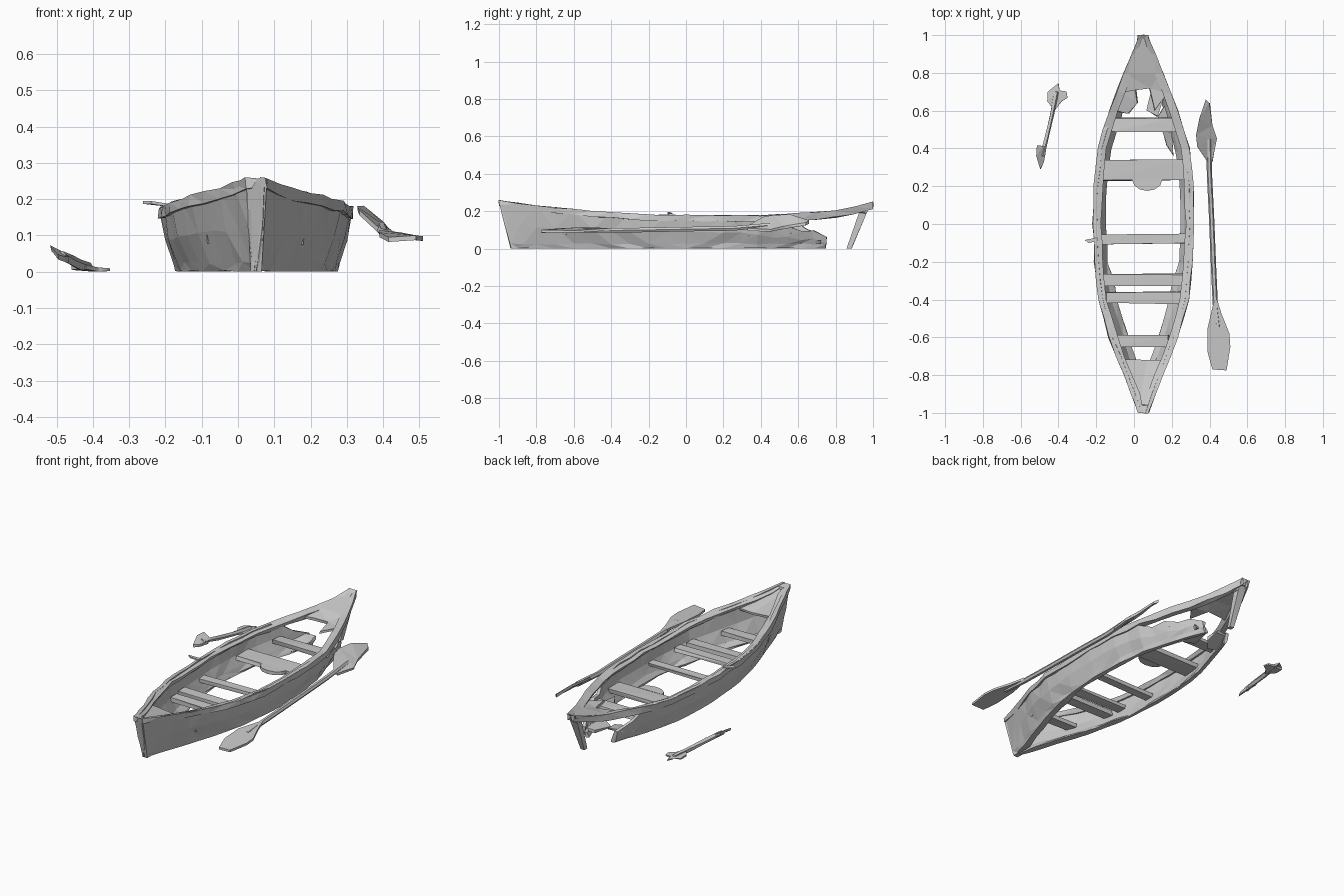
import bpy, bmesh, math, random
from mathutils import Vector

random.seed(4)
CX = 0.05  # boat centreline


def finish(name, bm, jitter=0.0):
    if jitter:
        for v in bm.verts:
            v.co += Vector([random.uniform(-jitter, jitter) for _ in range(3)])
            v.co.z = max(v.co.z, 0.0)
        bmesh.ops.triangulate(bm, faces=bm.faces[:])
    bmesh.ops.recalc_face_normals(bm, faces=bm.faces[:])
    me = bpy.data.meshes.new(name)
    bm.to_mesh(me)
    bm.free()
    ob = bpy.data.objects.new(name, me)
    bpy.context.collection.objects.link(ob)
    return ob


def loft(name, rings, jitter=0.0):
    bm = bmesh.new()
    vs = [[bm.verts.new(p) for p in r] for r in rings]
    n = len(rings[0])
    for a, b in zip(vs, vs[1:]):
        for i in range(n):
            j = (i + 1) % n
            bm.faces.new((a[i], a[j], b[j], b[i]))
    bm.faces.new(vs[0])
    bm.faces.new(vs[-1])
    return finish(name, bm, jitter)


def slab(name, pts, t, jitter=0.0):
    low = [(x, y, max(0, z - t)) for x, y, z in pts]
    return loft(name, [pts, low], jitter)


def tube(name, path, r, sides=6, jitter=0.0):
    rings = []
    for x, y, z in path:
        rings.append([(x + r * math.cos(k * math.tau / sides), y,
                       max(0, z + r * math.sin(k * math.tau / sides))) for k in range(sides)])
    return loft(name, rings, jitter)


def lerp_table(table, y):
    for (y0, v0), (y1, v1) in zip(table, table[1:]):
        if y <= y1:
            return v0 + (v1 - v0) * (y - y0) / (y1 - y0)
    return table[-1][1]


TOP = [(-1, .025), (-.8, .10), (-.6, .18), (-.4, .236), (-.2, .257), (0, .265),
       (.2, .26), (.4, .24), (.6, .18), (.8, .10), (1, .02)]
BOT = [(-1, .012), (-.8, .055), (-.6, .125), (-.4, .185), (-.2, .22), (0, .23),
       (.2, .225), (.4, .20), (.6, .14), (.8, .07), (1, .02)]
SHEER = [(-1, .26), (-.8, .228), (-.5, .20), (-.2, .18), (.4, .175), (.7, .195), (.88, .215), (1, .25)]


# hull side: lofted shell with an inward lip; the broken stern end tapers down
def hull_side(name, s, broken):
    rings = []
    stations = [-1, -.9, -.8, -.7, -.6, -.5, -.4, -.3, -.2, -.1, 0, .1, .2, .3]
    data = [(y, None) for y in stations] + broken
    for y, top in data:
        ht, hb, zr = lerp_table(TOP, y), lerp_table(BOT, y), lerp_table(SHEER, y)
        if top is not None:
            ht = hb + (ht - hb) * min(1, top / zr)
            zr = top
        lip = max(.002, hb - (.03 if y > -.3 else .045))
        hm = hb + .65 * (ht - hb)
        rake = .065 * max(0, (-y - .8) / .2)
        prof = [(ht, zr), (hm, zr * .5), (hb, min(.025, zr * .3)), (hb - .008, 0), (lip, 0), (lip, .01),
                (max(.003, hb - .016), min(.035, zr * .4)), (max(.004, hm - .016), zr * .5),
                (max(.005, ht - .018), zr)]
        rings.append([(CX + s * h, y + rake * (1 - z / max(zr, .01)), z) for h, z in prof])
    loft(name, rings, .004)


hull_side("hull_right", 1, [(.38, .15), (.46, .11), (.54, .125), (.62, .09), (.68, .10), (.75, .06)])
hull_side("hull_left", -1, [(.4, None), (.5, None), (.57, .16), (.64, .11), (.72, .07)])

# gunwale rails running bow to stern
for s, nm in ((1, "right"), (-1, "left")):
    rings = []
    for i in range(21):
        y = -1 + i * .1
        h, z = lerp_table(TOP, y), lerp_table(SHEER, y)
        w = min(.042, h)
        t = .03 if y < .5 else .038
        rings.append([(CX + s * a, y, b) for a, b in
                      ((h + .003, z), (h + .003, z - t), (h - w + .012, z - t), (h - w, z - .008))])
    loft("gunwale_" + nm, rings, .004)

# seats and thwarts
for i, (y0, y1, z) in enumerate([(.49, .56, .10), (.23, .34, .09), (-.105, -.055, .09),
                                 (-.325, -.265, .10), (-.42, -.36, .10), (-.65, -.59, .10)]):
    ym = (y0 + y1) / 2
    w = (lerp_table(TOP, ym) + lerp_table(BOT, ym)) / 2 - .012
    slab("seat_%d" % (i + 1), [(CX - w, y0, z), (CX + w, y0, z), (CX + w, y1, z), (CX - w, y1, z)], .022, .005)

# rounded yoke on the wide seat
arc = [(.07 + .08 * math.cos(math.pi + k * math.pi / 6), .235 + .06 * math.sin(math.pi + k * math.pi / 6), .092)
       for k in range(7)]
slab("seat_yoke", arc, .02)

# bow and stern decks
slab("bow_deck", [(.025, -.98, .24), (.075, -.98, .24), (.17, -.72, .195), (.07, -.72, .185),
                  (-.05, -.72, .195)], .015, .004)
slab("stern_deck", [(.035, .99, .235), (.075, .99, .235), (.14, .8, .2), (.18, .69, .18), (.11, .6, .17),
                    (.08, .72, .175), (.0, .71, .18), (-.08, .69, .18), (-.04, .8, .2)], .016, .004)

# stem pieces: solid bow stem and loose stern post
loft("bow_stem", [[(.022, -1, .26), (.08, -1, .255), (.075, -.96, .25), (.025, -.96, .25)],
                  [(.035, -.935, 0), (.065, -.935, 0), (.065, -.9, 0), (.035, -.9, 0)]])
loft("stern_post", [[(.02, 1, .25), (.075, 1, .25), (.085, .93, .2), (.01, .93, .2)],
                    [(.03, .965, .19), (.075, .965, .19), (.075, .925, .19), (.03, .925, .19)],
                    [(.04, .885, 0), (.065, .885, 0), (.065, .86, 0), (.04, .86, 0)]], .002)

# torn planks left near the stern
slab("torn_plank_left", [(-.10, .6, .06), (-.03, .58, .05), (.02, .64, .06), (.01, .71, .08), (-.07, .70, .08)],
     .02, .006)
slab("torn_plank_right", [(.13, .57, .04), (.17, .42, .05), (.21, .36, .07), (.20, .5, .09), (.16, .62, .08)],
     .02, .006)
slab("torn_plank_middle", [(.07, .6, .03), (.12, .57, .04), (.17, .72, .05), (.09, .72, .04)], .02, .006)
slab("splinter", [(-.262, -.085, .195), (-.24, -.10, .195), (-.19, -.09, .187), (-.19, -.07, .187)], .008)

# long double-bladed paddle
tube("paddle_shaft", [(.445, -.55, .097), (.43, -.42, .097), (.42, -.2, .10), (.41, .05, .105),
                      (.40, .25, .108), (.395, .45, .125)], .014)
slab("paddle_front_blade", [(.415, -.77, .095), (.49, -.775, .10), (.51, -.65, .098), (.505, -.58, .098),
                            (.465, -.48, .105), (.44, -.40, .11), (.42, -.42, .11), (.39, -.55, .115),
                            (.39, -.68, .108)], .013)
slab("paddle_rear_blade", [(.38, .66, .15), (.345, .56, .18), (.33, .47, .18), (.335, .41, .17),
                           (.39, .33, .12), (.415, .33, .11), (.437, .45, .105), (.415, .52, .12),
                           (.40, .64, .14)], .016, .002)

# short broken paddle
tube("broken_paddle_shaft", [(-.49, .36, .045), (-.46, .47, .03), (-.435, .58, .018), (-.41, .70, .012)],
     .014, 5, .003)
slab("broken_paddle_blade", [(-.495, .29, .05), (-.515, .36, .072), (-.515, .415, .072), (-.48, .41, .05),
                             (-.465, .39, .04), (-.475, .33, .04)], .015, .003)
slab("broken_paddle_end", [(-.46, .65, .02), (-.42, .60, .02), (-.385, .65, .012), (-.353, .67, .01),
                           (-.36, .70, .01), (-.395, .705, .012), (-.40, .745, .012), (-.42, .70, .015),
                           (-.455, .70, .015)], .012, .002)
